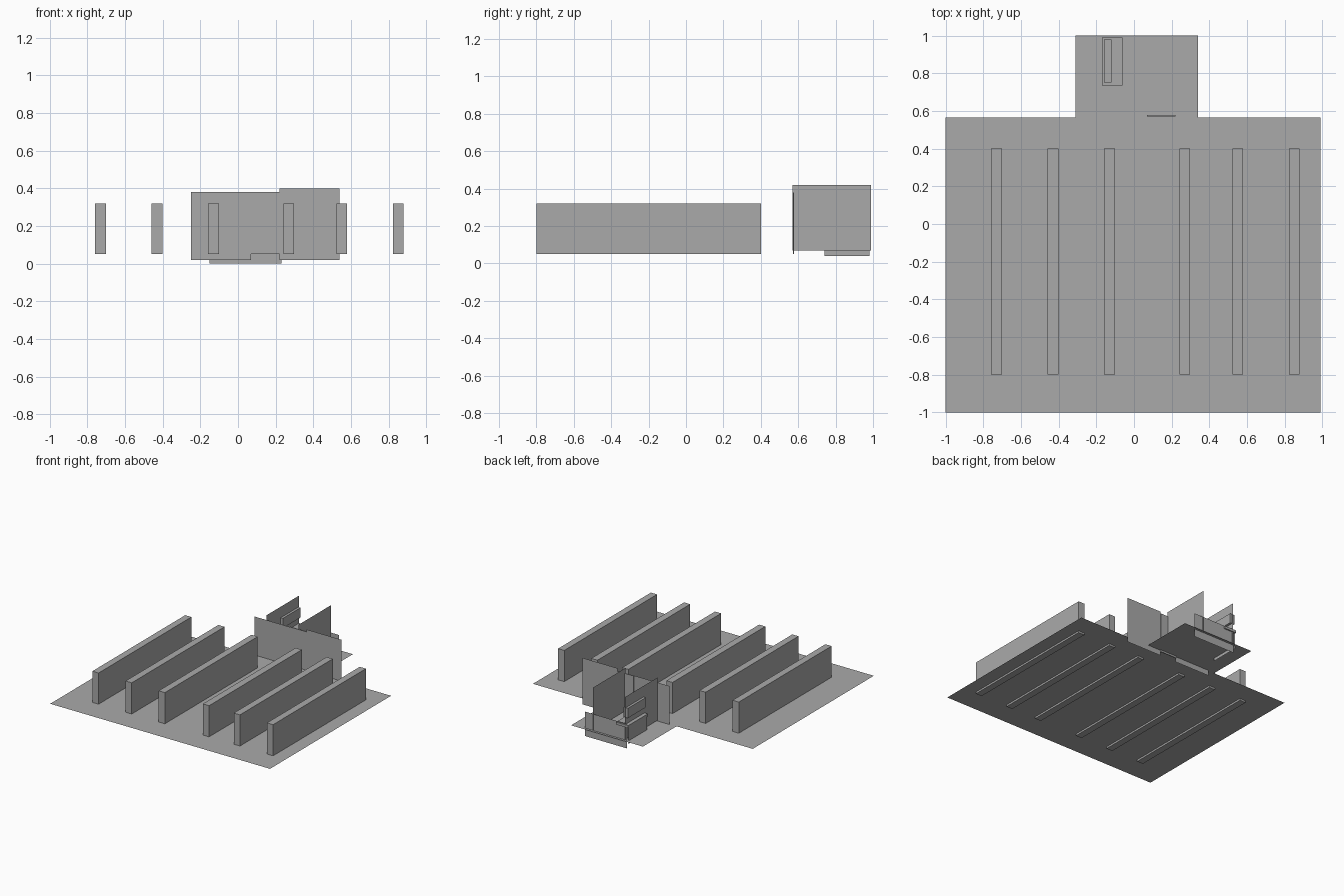
import bpy

cube = bpy.data.objects.get("Cube")
if cube:
    bpy.data.objects.remove(cube, do_unlink=True)

GREY = (0.4, 0.4, 0.4, 1.0)
grey = bpy.data.materials.new("plain_grey")
grey.use_nodes = True
grey.diffuse_color = GREY
grey.node_tree.nodes["Principled BSDF"].inputs["Base Color"].default_value = GREY

FLOOR_Z = 0.065


def add_mesh(name, verts, faces):
    mesh = bpy.data.meshes.new(name)
    mesh.from_pydata(verts, [], faces)
    mesh.materials.append(grey)
    obj = bpy.data.objects.new(name, mesh)
    bpy.context.collection.objects.link(obj)
    return obj


def box(name, xs, ys, zs):
    verts = [(x, y, z) for x in xs for y in ys for z in zs]
    faces = [(0, 1, 3, 2), (4, 6, 7, 5), (0, 4, 5, 1),
             (2, 3, 7, 6), (0, 2, 6, 4), (1, 5, 7, 3)]
    return add_mesh(name, verts, faces)


def wall_across(name, xs, y, zs):
    (a, b), (c, d) = xs, zs
    return add_mesh(name, [(a, y, c), (b, y, c), (b, y, d), (a, y, d)], [(0, 1, 2, 3)])


def wall_along(name, x, ys, zs):
    (a, b), (c, d) = ys, zs
    return add_mesh(name, [(x, a, c), (x, b, c), (x, b, d), (x, a, d)], [(0, 1, 2, 3)])


# T-shaped floor: a wide hall and a narrow annex behind it
outline = [(-1, -1), (0.99, -1), (0.99, 0.565), (0.34, 0.565),
           (0.34, 1), (-0.31, 1), (-0.31, 0.565), (-1, 0.565)]
add_mesh("floor", [(x, y, FLOOR_Z) for x, y in outline], [tuple(range(len(outline)))])

# Six long shelf rows
for i, x in enumerate((-0.73, -0.43, -0.13, 0.27, 0.55, 0.85)):
    box(f"shelf_row_{i + 1}", (x - 0.028, x + 0.028), (-0.8, 0.4), (0.05, 0.32))

# Partition between hall and annex, with a door
wall_across("partition_right", (-0.25, 0.07), 0.57, (0.02, 0.38))
wall_across("partition_left", (0.22, 0.54), 0.57, (0.02, 0.40))
box("door", (0.07, 0.22), (0.571, 0.578), (0.05, 0.38))

# Annex walls
for side, x in (("right", -0.14), ("left", 0.15)):
    wall_along(f"annex_wall_{side}", x, (0.57, 0.99), (0.07, 0.42))
wall_across("annex_back_wall", (-0.15, 0.23), 0.98, (0.0, 0.20))

# Counter against the right annex wall, with a raised shelf
box("counter_top", (-0.17, -0.06), (0.735, 0.99), (0.175, 0.195))
wall_along("counter_side", -0.165, (0.74, 0.98), (0.04, 0.175))
box("raised_shelf", (-0.16, -0.12), (0.75, 0.98), (0.25, 0.33))
